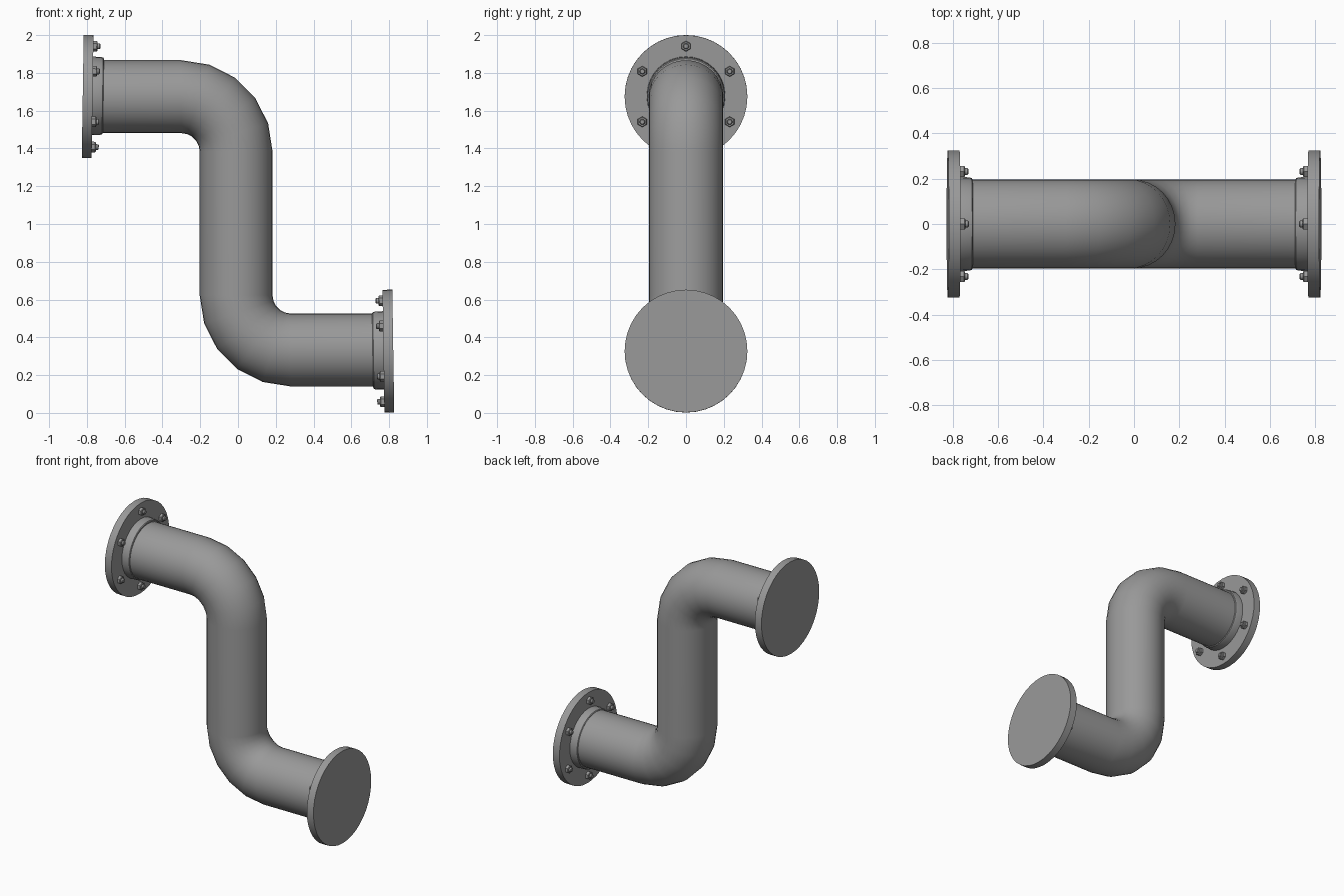
import bpy, bmesh
from math import sin, cos, pi, radians
from mathutils import Matrix, Vector

if "Cube" in bpy.data.objects:
    bpy.data.objects.remove(bpy.data.objects["Cube"])

SIDES = 32
steel = bpy.data.materials.new("dark_grey")
steel.diffuse_color = (0.32, 0.32, 0.32, 1)
steel.use_nodes = True
steel.node_tree.nodes["Principled BSDF"].inputs["Base Color"].default_value = steel.diffuse_color


def finish(bm, name):
    bmesh.ops.recalc_face_normals(bm, faces=bm.faces[:])
    me = bpy.data.meshes.new(name)
    bm.to_mesh(me)
    bm.free()
    me.materials.append(steel)
    ob = bpy.data.objects.new(name, me)
    bpy.context.collection.objects.link(ob)
    bpy.ops.object.select_all(action='DESELECT')
    ob.select_set(True)
    bpy.context.view_layer.objects.active = ob
    bpy.ops.object.shade_smooth_by_angle(angle=radians(35))
    return ob


def skin(bm, rings):
    """Join successive rings with quads and cap both ends."""
    for a, b in zip(rings, rings[1:]):
        for i in range(len(a)):
            j = (i + 1) % len(a)
            bm.faces.new((a[i], a[j], b[j], b[i]))
    bm.faces.new(rings[0])
    bm.faces.new(rings[-1])


def lathe_x(name, profile, sides, matrix):
    """Closed solid turned around the x axis from (x, radius) points."""
    bm = bmesh.new()
    angles = [2 * pi * i / sides for i in range(sides)]
    skin(bm, [[bm.verts.new((x, r * sin(t), r * cos(t))) for t in angles] for x, r in profile])
    bm.transform(matrix)
    return finish(bm, name)


# S-shaped pipe: (x, z, direction angle) stations along the centre line
R, N = 0.29, 5
bend = [k * pi / 2 / N for k in range(N + 1)]
path = [(-0.79, 1.674, 0)]
path += [(-0.30 + R * sin(a), 1.384 + R * cos(a), a) for a in bend]
path += [(0.28 - R * cos(a), 0.623 - R * sin(a), pi / 2 - a) for a in bend]
path.append((0.79, 0.333, 0))

bm = bmesh.new()
rings = []
for x, z, a in path:
    side = Vector((sin(a), 0, cos(a)))
    rings.append([bm.verts.new(Vector((x, 0, z)) + side * 0.193 * cos(t) + Vector((0, 0.197 * sin(t), 0)))
                  for t in (2 * pi * i / SIDES for i in range(SIDES))])
skin(bm, rings)
finish(bm, "pipe")

# Flange assemblies at both ends, each leaning slightly inward at the top
for label, sx, z in (("upper", 1, 1.675), ("lower", -1, 0.327)):
    place = (Matrix.Translation((-0.796 * sx, 0, z))
             @ Matrix.Scale(sx, 4, (1, 0, 0))
             @ Matrix.Rotation(radians(0.9), 4, 'Y'))
    # blind flange disc
    lathe_x(label + "_flange", [(-0.026, 0.325), (0.026, 0.325)], 40, place)
    # weld collar with chamfered lip
    collar = place @ Matrix.Translation((0, 0, 0.004))
    lathe_x(label + "_collar", [(0.02, 0.208), (0.068, 0.206), (0.079, 0.203), (0.083, 0.198), (0.083, 0.185)],
            SIDES, collar)
    # six bolts: hex nut with a stud end
    for k in range(6):
        a = k * pi / 3
        at = place @ Matrix.Translation((0, 0.267 * sin(a), 0.267 * cos(a)))
        lathe_x(f"{label}_nut_{k + 1}", [(0.02, 0.028), (0.044, 0.028), (0.048, 0.024)], 6, at)
        lathe_x(f"{label}_stud_{k + 1}", [(0.04, 0.015), (0.059, 0.015), (0.063, 0.011)], 12, at)
